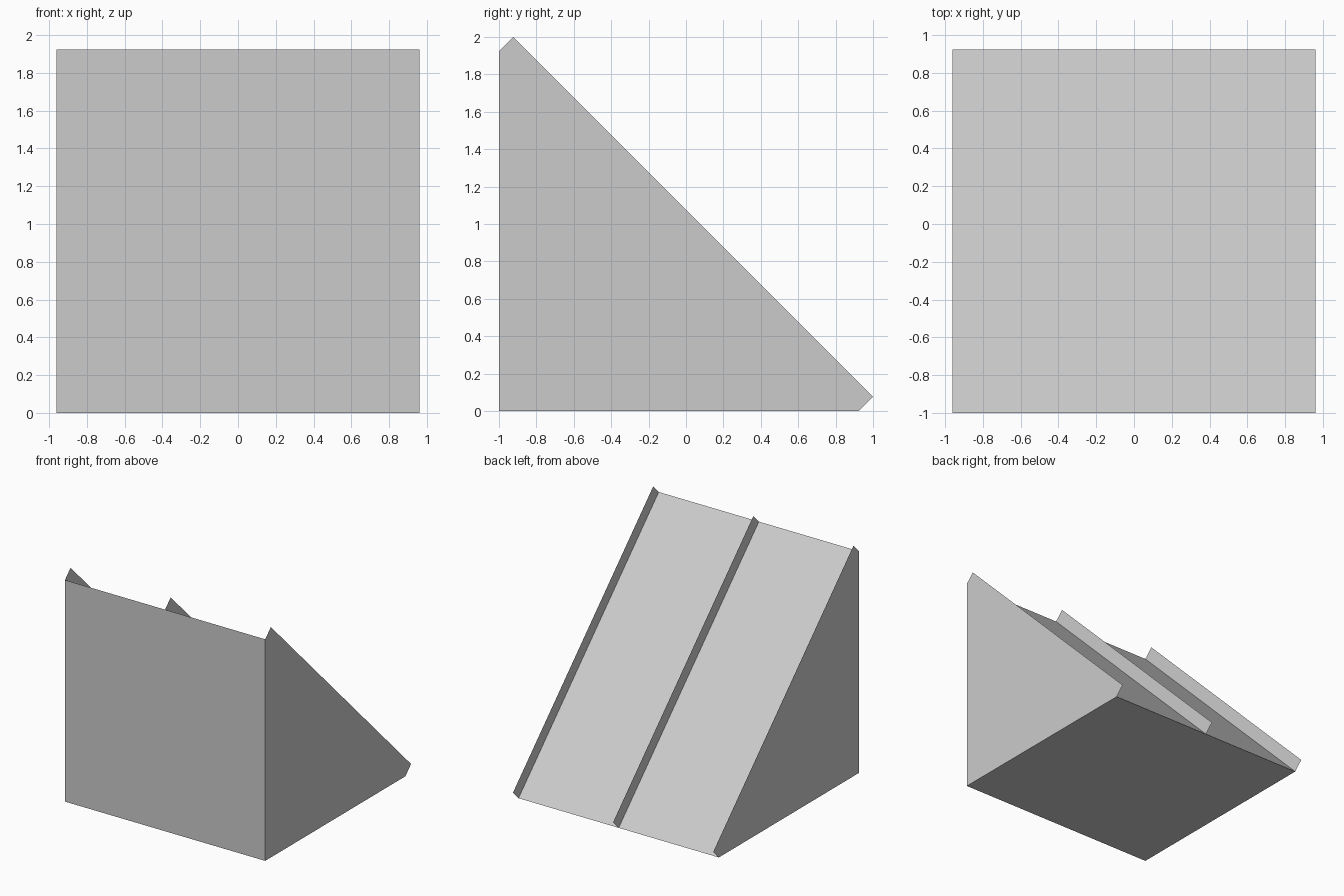
import bpy, bmesh

if "Cube" in bpy.data.objects:
    bpy.data.objects.remove(bpy.data.objects["Cube"])

D = 0.077            # rail lip offset
HALF = 0.9615        # half width
Y0, Y1, Z1 = -1.0, 1.0 - D, 2.0 - D

wedge = [(Y0, 0), (Y1, 0), (Y0, Z1)]
side = [(Y0, 0), (Y1, 0), (1.0, D), (Y0 + D, 2.0), (Y0, Z1)]
strip = [(Y1, 0), (1.0, D), (Y0 + D, 2.0), (Y0, Z1)]


def make_object(name, bm):
    mesh = bpy.data.meshes.new(name)
    bm.to_mesh(mesh)
    bm.free()
    obj = bpy.data.objects.new(name, mesh)
    bpy.context.collection.objects.link(obj)


def panel(name, profile, x, flip=False):
    """Flat sheet in the YZ plane."""
    bm = bmesh.new()
    pts = reversed(profile) if flip else profile
    bm.faces.new([bm.verts.new((x, y, z)) for y, z in pts])
    make_object(name, bm)


# Ramp body: front, underside and slope; the side panels close its ends
bm = bmesh.new()
left = [bm.verts.new((-HALF, y, z)) for y, z in wedge]
right = [bm.verts.new((HALF, y, z)) for y, z in wedge]
for i in range(3):
    j = (i + 1) % 3
    bm.faces.new((left[i], left[j], right[j], right[i]))
bmesh.ops.reverse_faces(bm, faces=[f for f in bm.faces
                                   if (f.normal.dot(f.calc_center_median()
                                       - (left[0].co + left[1].co + left[2].co) / 3) < 0)])
bm.normal_update()
for f in bm.faces:
    centre = f.calc_center_median()
    inside = centre.copy()
    inside.x, inside.y, inside.z = 0, (2 * Y0 + Y1) / 3, Z1 / 3
    if f.normal.dot(centre - inside) < 0:
        f.normal_flip()
make_object("ramp_body", bm)

# Paper-thin side panels and the centre divider standing proud of the slope
panel("right_side_panel", side, HALF)
panel("left_side_panel", side, -HALF, flip=True)
panel("centre_divider", strip, 0)
